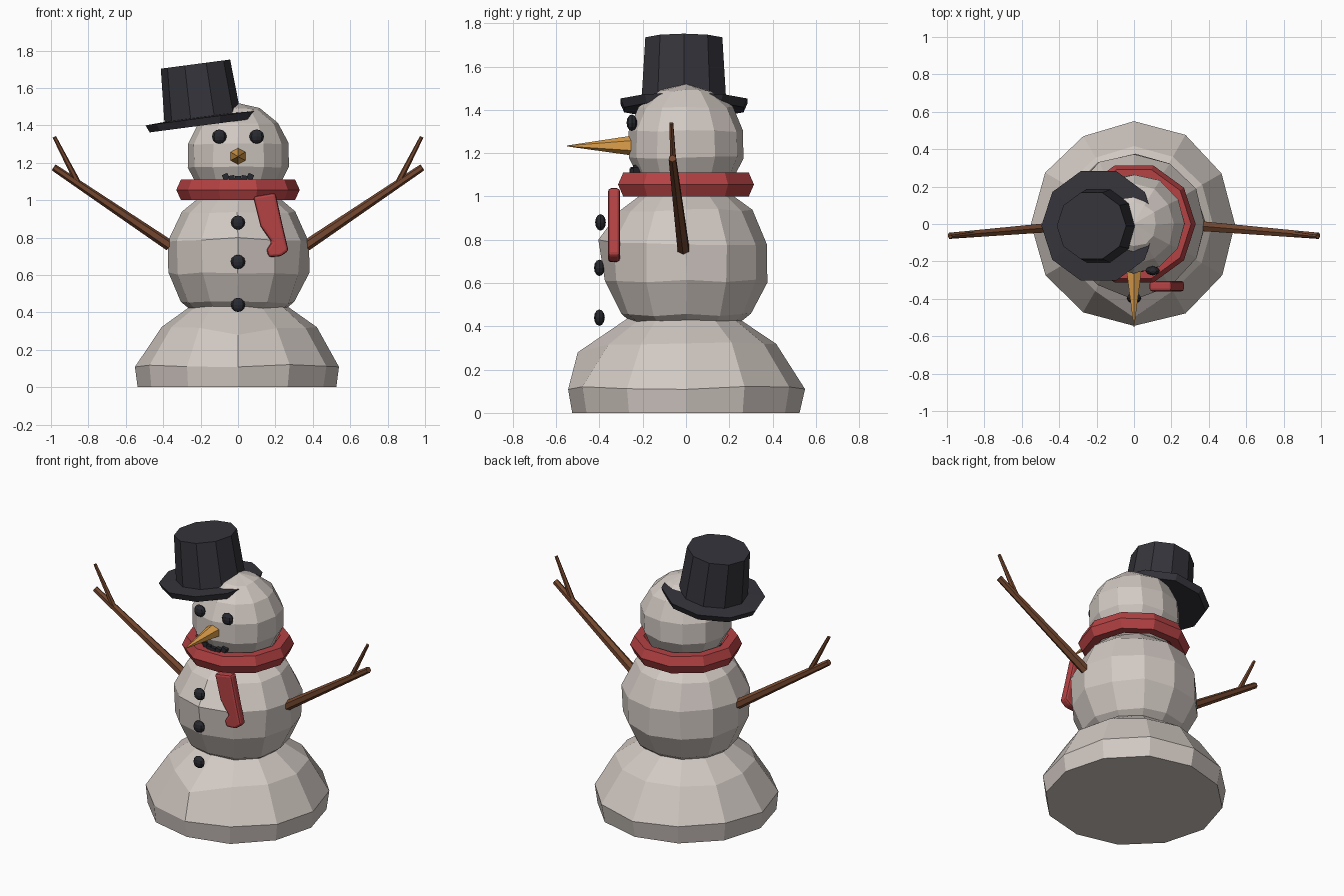
import bpy, bmesh, math, random
from mathutils import Vector, Matrix

cube = bpy.data.objects.get("Cube")
if cube:
    bpy.data.objects.remove(cube, do_unlink=True)

random.seed(4)


def material(name, r, g, b):
    m = bpy.data.materials.new(name)
    m.use_nodes = True
    m.diffuse_color = (r, g, b, 1)
    bsdf = next(n for n in m.node_tree.nodes if n.type == 'BSDF_PRINCIPLED')
    bsdf.inputs["Base Color"].default_value = (r, g, b, 1)
    return m


snow = material("snow", .64, .58, .54)
red = material("scarf red", .46, .054, .057)
black = material("hat black", .034, .034, .043)
coal = material("coal", .022, .023, .029)
wood = material("wood brown", .175, .063, .028)
orange = material("carrot orange", .73, .35, .07)


def finish(bm, name, mat, matrix=None):
    bmesh.ops.recalc_face_normals(bm, faces=bm.faces[:])
    mesh = bpy.data.meshes.new(name)
    bm.to_mesh(mesh)
    bm.free()
    mesh.materials.append(mat)
    obj = bpy.data.objects.new(name, mesh)
    if matrix:
        obj.matrix_world = matrix
    bpy.context.collection.objects.link(obj)
    return obj


def lathe(profile, segs, closed=False, jitter=0):
    """Turn a (radius, height) profile around z; open profiles get end caps."""
    bm = bmesh.new()
    rings = []
    for r, z in profile:
        ring = []
        for i in range(segs):
            a = 2 * math.pi * i / segs
            rr = r + random.uniform(-jitter, jitter)
            zz = z + (random.uniform(-jitter, jitter) if z > 0 else 0)
            ring.append(bm.verts.new((rr * math.cos(a), rr * math.sin(a), zz)))
        rings.append(ring)
    pairs = list(zip(rings, rings[1:]))
    if closed:
        pairs.append((rings[-1], rings[0]))
    else:
        bm.faces.new(rings[0])
        bmesh.ops.poke(bm, faces=[bm.faces.new(rings[-1])])
    for low, high in pairs:
        for i in range(segs):
            j = (i + 1) % segs
            bm.faces.new((low[i], low[j], high[j], high[i]))
    return bm


def pull(bm, target):
    """Move the closest vertex onto the target, for a lump in the snow."""
    t = Vector(target)
    min(bm.verts, key=lambda v: (v.co - t).length).co = t


def snowball(radius, z, jitter):
    bm = bmesh.new()
    bmesh.ops.create_uvsphere(bm, u_segments=12, v_segments=7, radius=radius)
    for v in bm.verts:
        v.co += Vector([random.uniform(-jitter, jitter) for _ in range(3)])
        v.co.z += z
    return bm


def rod(name, start, end, r1, r2, sides, mat):
    a, b = Vector(start), Vector(end)
    d = b - a
    bm = bmesh.new()
    bmesh.ops.create_cone(bm, cap_ends=True, segments=sides, radius1=r1,
                          radius2=r2, depth=d.length)
    turn = d.to_track_quat('Z', 'Y').to_matrix().to_4x4()
    bm.transform(Matrix.Translation((a + b) / 2) @ turn)
    return finish(bm, name, mat)


def pebble(name, x, y, z):
    bm = bmesh.new()
    bmesh.ops.create_uvsphere(bm, u_segments=8, v_segments=6, radius=.04)
    bm.transform(Matrix.Translation((x, y, z)) @ Matrix.Diagonal((.98, .62, .95, 1)))
    return finish(bm, name, coal)


# Body: flat-bottomed base, middle ball and head
bm = lathe([(.53, 0), (.545, .115), (.415, .32), (.25, .44)], 12, jitter=.008)
pull(bm, (0, -.5, .28))
finish(bm, "base_snowball", snow)

bm = snowball(.388, .695, .007)
pull(bm, (0, -.405, .8))
finish(bm, "middle_snowball", snow)

finish(snowball(.275, 1.24, .005), "head", snow)

# Scarf: ring around the neck and a hanging tail
ring = [(.33, 1.055), (.305, 1.11), (.25, 1.11), (.21, 1.055), (.25, 1), (.305, 1)]
finish(lathe(ring, 10, closed=True), "scarf_ring", red)

outline = [(.08, 1.02), (.2, 1.04), (.235, .88), (.27, .73), (.23, .7),
           (.165, .695), (.152, .735), (.18, .775), (.12, .86)]
bm = bmesh.new()
face = bm.faces.new([bm.verts.new((x, -.36, z)) for x, z in outline])
moved = bmesh.ops.extrude_face_region(bm, geom=[face])["geom"]
bmesh.ops.translate(bm, vec=(0, .055, 0),
                    verts=[g for g in moved if isinstance(g, bmesh.types.BMVert)])
tail = finish(bm, "scarf_tail", red)
bevel = tail.modifiers.new("soft edge", 'BEVEL')
bevel.width = .014
bevel.segments = 2

# Top hat, tipped to one side
brim_and_crown = [(.29, -.02), (.308, .02), (.205, .025), (.187, .31)]
tilt = Matrix.Translation((-.187, -.01, 1.42)) @ Matrix.Rotation(math.radians(-7.5), 4, 'Y')
finish(lathe(brim_and_crown, 10), "top_hat", black, tilt)

# Face
for side, x in (("right", -.1), ("left", .1)):
    pebble(side + "_eye", x, -.25, 1.34)
rod("carrot_nose", (0, -.22, 1.235), (0, -.55, 1.233), .05, .002, 6, orange)
for i in range(-2, 3):
    bm = bmesh.new()
    bmesh.ops.create_cube(bm, size=.032)
    bm.transform(Matrix.Translation((i * .033, -.245 + .004 * i * i, 1.113 + .003 * i * i))
                 @ Matrix.Rotation(i * .2, 4, 'Y'))
    finish(bm, f"mouth_coal_{i + 3}", coal)

# Buttons
for i, (y, z) in enumerate([(-.395, .88), (-.4, .67), (-.4, .44)]):
    pebble(f"button_{i + 1}", 0, y, z)

# Twig arms, mirrored
for side, s in (("right", -1), ("left", 1)):
    rod(side + "_arm", (s * .365, -.012, .757), (s * .985, -.063, 1.175),
        .03, .019, 6, wood)
    rod(side + "_twig", (s * .855, -.055, 1.09), (s * .982, -.068, 1.338),
        .017, .01, 6, wood)
